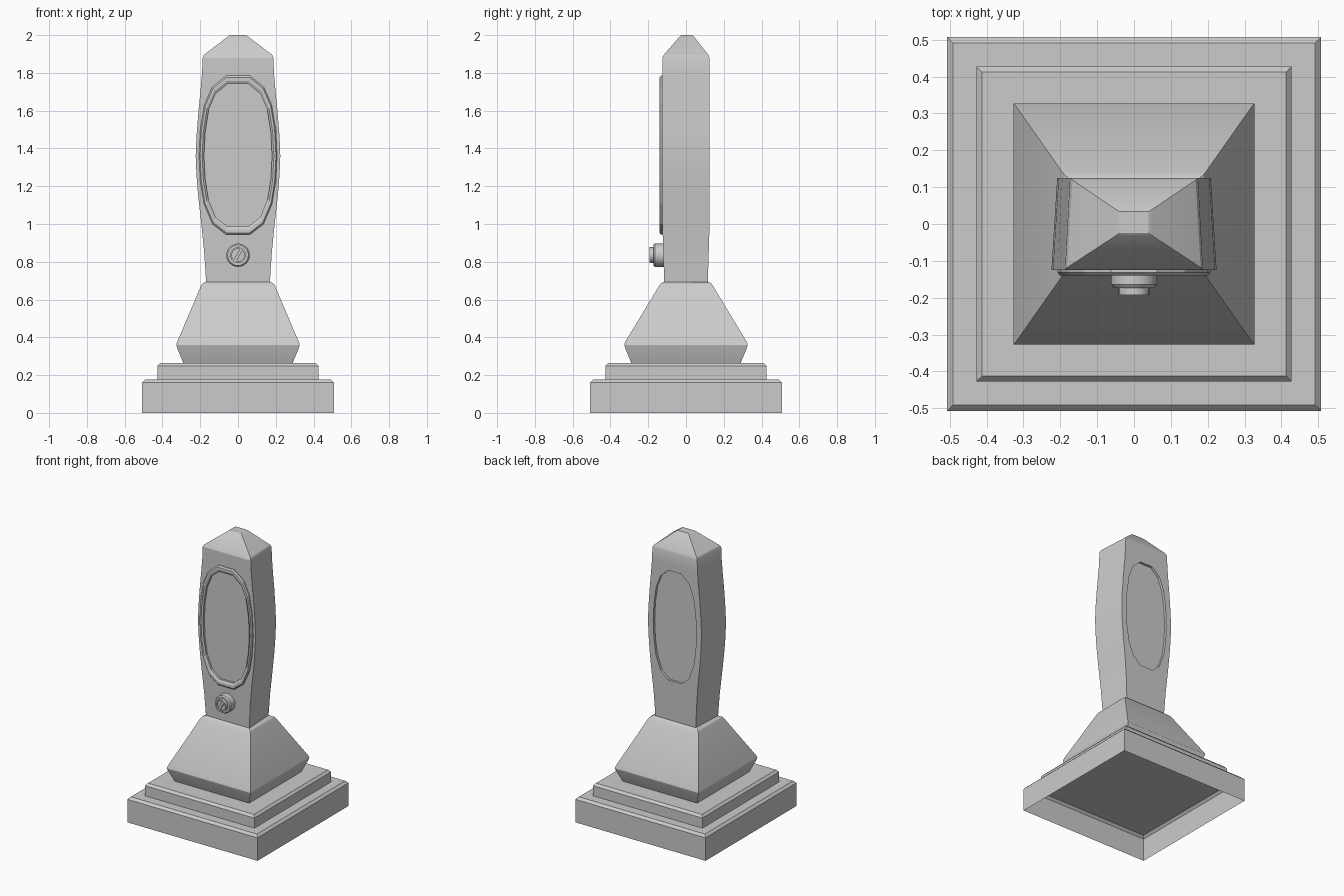
import bpy, bmesh, math
from math import sin, cos, pi

if "Cube" in bpy.data.objects:
    bpy.data.objects.remove(bpy.data.objects["Cube"])


def loft(name, rings, cap_start=False, cap_end=False, wrap=False, smooth=None):
    """Join equal-length point rings with quads."""
    bm = bmesh.new()
    vs = [[bm.verts.new(p) for p in r] for r in rings]
    n = len(rings[0])
    pairs = list(zip(vs, vs[1:]))
    if wrap:
        pairs.append((vs[-1], vs[0]))
    for a, b in pairs:
        for i in range(n):
            j = (i + 1) % n
            bm.faces.new((a[i], a[j], b[j], b[i]))
    if cap_start:
        bm.faces.new(vs[0][::-1])
    if cap_end:
        bm.faces.new(vs[-1])
    bmesh.ops.recalc_face_normals(bm, faces=bm.faces)
    me = bpy.data.meshes.new(name)
    bm.to_mesh(me)
    bm.free()
    ob = bpy.data.objects.new(name, me)
    bpy.context.collection.objects.link(ob)
    if smooth:
        activate(ob)
        bpy.ops.object.shade_smooth_by_angle(angle=math.radians(smooth))
    return ob


def activate(ob):
    bpy.ops.object.select_all(action='DESELECT')
    ob.select_set(True)
    bpy.context.view_layer.objects.active = ob


def rect(x, y, z):
    return [(-x, -y, z), (x, -y, z), (x, y, z), (-x, y, z)]


def trapezoid(xf, xb, yf, yb, z):
    return [(-xf, yf, z), (xf, yf, z), (xb, yb, z), (-xb, yb, z)]


# Right half of the faceted oval, mirrored to a full outline
HALF = [(.3, 1), (.66, .86), (.86, .64), (.965, .33), (1, 0),
        (.965, -.32), (.87, -.6), (.65, -.85), (.3, -.98)]
OUTLINE = HALF + [(-x, z) for x, z in reversed(HALF)]


def oval(a, b, y, zc=1.36):
    return [(a * x, y, zc + b * z) for x, z in OUTLINE]


def cut(ob, cutter):
    activate(ob)
    m = ob.modifiers.new("cut", 'BOOLEAN')
    m.operation = 'DIFFERENCE'
    m.solver = 'EXACT'
    m.object = cutter
    bpy.ops.object.modifier_apply(modifier=m.name)
    bpy.data.objects.remove(cutter)


# Stepped base, open underneath
loft("base_slab", [rect(.507, .507, 0), rect(.507, .507, .162),
                   rect(.491, .491, .178)], cap_end=True)
loft("base_step", [rect(.427, .427, .178), rect(.427, .427, .249),
                   rect(.412, .412, .265)], cap_end=True)

# Flared plinth with softened edges
loft("plinth", [rect(x, y, z) for x, y, z in [
    (.29, .29, .265), (.322, .322, .343), (.327, .327, .36), (.322, .322, .376),
    (.196, .143, .672), (.188, .133, .685), (.17, .118, .694)]],
    cap_end=True, smooth=25)

# Bulging column, narrower at the back, with pyramid cap
PROFILE = [(.68, .168), (.85, .179), (1.0, .194), (1.15, .211), (1.26, .22),
           (1.36, .224), (1.46, .22), (1.6, .209), (1.7, .199), (1.79, .191),
           (1.88, .187)]
sections = []
for z, x in PROFILE:
    y = .125 - .01 * max(0, (1.0 - z) / .32)
    sections.append(trapezoid(x, x * .93, -y, y, z))
sections += [trapezoid(.181, .167, -.118, .119, 1.895),
             trapezoid(.05, .05, -.032, .04, 1.995),
             trapezoid(.04, .04, -.024, .034, 2.0)]
column = loft("column", sections, cap_start=True, cap_end=True)
cut(column, loft("front_cutter", [oval(.183, .385, -.2), oval(.183, .385, -.117)], True, True))
cut(column, loft("back_cutter", [oval(.168, .39, .2), oval(.168, .39, .108)], True, True))
activate(column)
bpy.ops.object.shade_smooth_by_angle(angle=math.radians(25))

# Raised oval frame on the front
loft("oval_frame", [oval(.207, .425, -.118), oval(.207, .425, -.132),
                    oval(.201, .416, -.14), oval(.19, .398, -.14),
                    oval(.18, .382, -.132), oval(.18, .382, -.114)], wrap=True)

# Round knob with recessed face
def circle(r, y, n=24):
    return [(r * cos(2 * pi * i / n), y, .835 + r * sin(2 * pi * i / n)) for i in range(n)]

loft("knob", [circle(r, y) for r, y in [
    (.062, -.11), (.062, -.164), (.055, -.173), (.042, -.173), (.042, -.193),
    (.033, -.193), (.033, -.18)]], True, True, smooth=35)

# Diagonal bar across the knob face
def bar(y):
    t = math.radians(60)
    return [(u * cos(t) - v * sin(t), y, .835 + u * sin(t) + v * cos(t))
            for u, v in [(-.034, -.008), (.034, -.008), (.034, .008), (-.034, .008)]]

loft("knob_bar", [bar(-.178), bar(-.19)], True, True)
